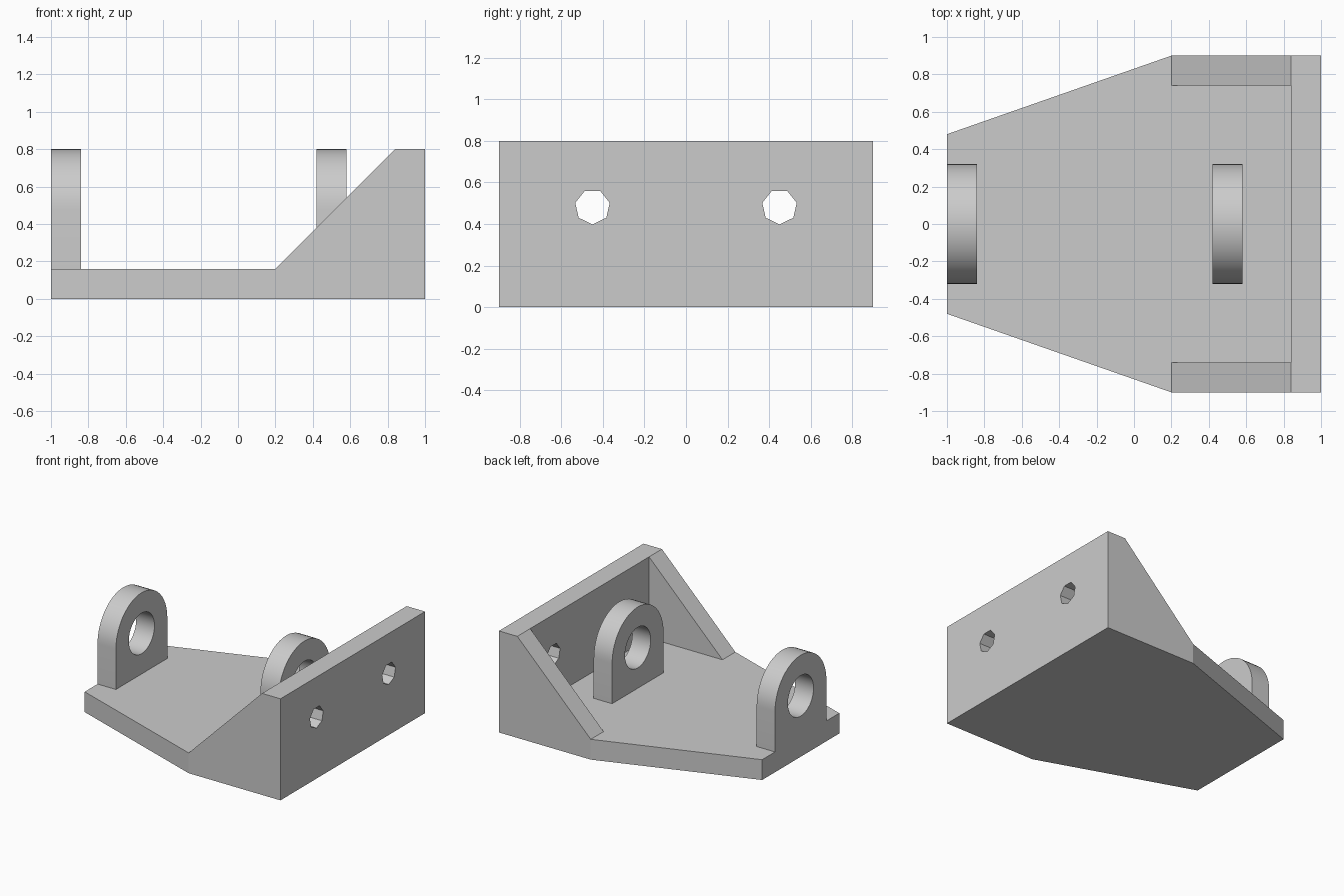
import bpy, bmesh
from math import pi, sin, cos, radians
from mathutils import Vector

if "Cube" in bpy.data.objects:
    bpy.data.objects.remove(bpy.data.objects["Cube"], do_unlink=True)

grey = bpy.data.materials.new("plain grey")
grey.use_nodes = True
grey.diffuse_color = (0.6, 0.6, 0.6, 1)
grey.node_tree.nodes["Principled BSDF"].inputs["Base Color"].default_value = grey.diffuse_color

# Ways of placing a flat profile (u, v) at depth d
PLACE = {"x": lambda u, v, d: Vector((d, u, v)),
         "y": lambda u, v, d: Vector((u, d, v)),
         "z": lambda u, v, d: Vector((u, v, d))}


def arc(cu, cv, r, start, sweep, n):
    return [(cu + r * cos(start + sweep * i / n), cv + r * sin(start + sweep * i / n))
            for i in range(n + 1)]


def circle(cu, cv, r, n):
    return arc(cu, cv, r, -pi / 2, 2 * pi, n)[:-1]


def prism(name, axis, lo, hi, *loops):
    """Extrude an outline, with any further loops as through holes."""
    bm = bmesh.new()
    place = PLACE[axis]
    edges = []
    for loop in loops:
        verts = [bm.verts.new(place(u, v, lo)) for u, v in loop]
        edges += [bm.edges.new((a, b)) for a, b in zip(verts, verts[1:] + verts[:1])]
    if len(loops) == 1:
        bm.faces.new(bm.verts[:])
    else:
        bmesh.ops.triangle_fill(bm, edges=edges, use_beauty=True)
    made = bmesh.ops.extrude_face_region(bm, geom=bm.faces[:], use_keep_orig=True)
    moved = [g for g in made["geom"] if isinstance(g, bmesh.types.BMVert)]
    bmesh.ops.translate(bm, verts=moved, vec=place(0, 0, hi) - place(0, 0, lo))
    bmesh.ops.recalc_face_normals(bm, faces=bm.faces[:])
    mesh = bpy.data.meshes.new(name)
    bm.to_mesh(mesh)
    bm.free()
    mesh.materials.append(grey)
    obj = bpy.data.objects.new(name, mesh)
    bpy.context.collection.objects.link(obj)
    return obj


T = 0.16    # plate thickness
TOP = 0.8   # overall height
W = 0.9     # half width

# Tapered base plate
prism("base_plate", "z", 0, T,
      [(-1, -0.48), (0.2, -W), (1 - T, -W), (1 - T, W), (0.2, W), (-1, 0.48)])

# Upright mounting wall with two seven-sided bolt holes
prism("mounting_wall", "x", 1 - T, 1,
      [(-W, 0), (W, 0), (W, TOP), (-W, TOP)],
      *[circle(side * 0.45, 0.483, 0.085, 7) for side in (-1, 1)])

# Triangular side gussets
for side, y in (("right", -W), ("left", W - T)):
    prism(side + "_gusset", "y", y, y + T, [(0.2, T), (1 - T, T), (1 - T, TOP)])

# Round-topped lugs with pin holes
for name, x in (("outer_lug", -1), ("inner_lug", 0.42)):
    lug = prism(name, "x", x, x + T,
                [(-0.32, T), (0.32, T)] + arc(0, 0.48, 0.32, 0, pi, 24),
                circle(0, 0.48, T, 32))
    bpy.ops.object.select_all(action="DESELECT")
    lug.select_set(True)
    bpy.context.view_layer.objects.active = lug
    bpy.ops.object.shade_smooth_by_angle(angle=radians(30))
